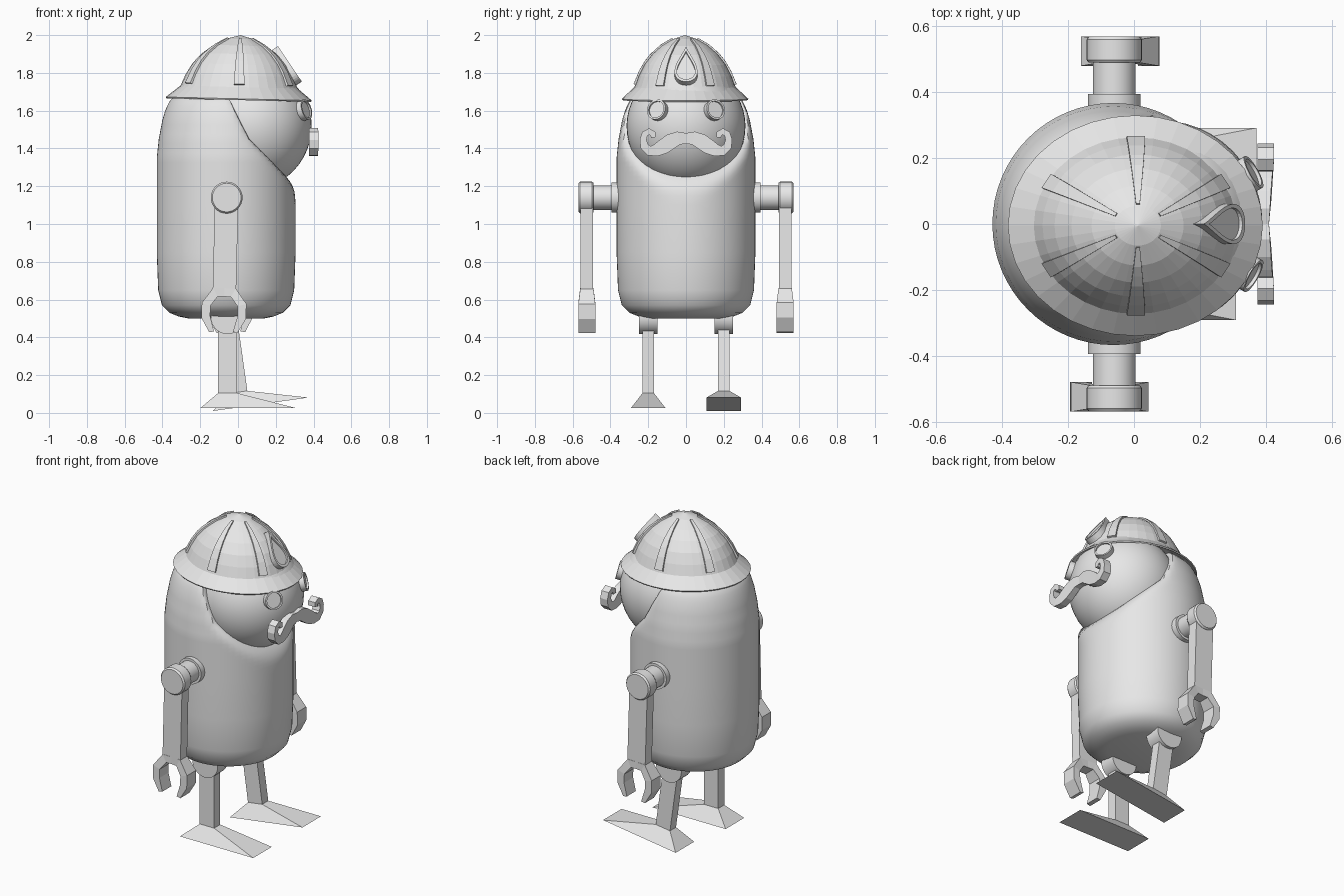
import bpy, bmesh
from math import sin, cos, pi, radians
from mathutils import Vector, Matrix

if "Cube" in bpy.data.objects:
    bpy.data.objects.remove(bpy.data.objects["Cube"], do_unlink=True)

grey = bpy.data.materials.new("plain_grey")
grey.use_nodes = True
grey.diffuse_color = (0.8, 0.8, 0.8, 1)
grey.node_tree.nodes["Principled BSDF"].inputs["Base Color"].default_value = (0.8, 0.8, 0.8, 1)


def loft(name, rings, matrix=Matrix(), smooth=False):
    """Skin equal-length closed rings and cap both ends."""
    bm = bmesh.new()
    rows = [[bm.verts.new(matrix @ Vector(p)) for p in ring] for ring in rings]
    n = len(rows[0])
    for a, b in zip(rows, rows[1:]):
        for i in range(n):
            j = (i + 1) % n
            bm.faces.new((a[i], a[j], b[j], b[i]))
    bm.faces.new(rows[0])
    bm.faces.new(rows[-1])
    bmesh.ops.remove_doubles(bm, verts=bm.verts, dist=0.0001)
    bmesh.ops.recalc_face_normals(bm, faces=bm.faces)
    mesh = bpy.data.meshes.new(name)
    bm.to_mesh(mesh)
    bm.free()
    mesh.materials.append(grey)
    obj = bpy.data.objects.new(name, mesh)
    bpy.context.collection.objects.link(obj)
    if smooth:
        bpy.ops.object.select_all(action="DESELECT")
        obj.select_set(True)
        bpy.context.view_layer.objects.active = obj
        bpy.ops.object.shade_smooth_by_angle(angle=radians(35))
    return obj


def circle(r, z, n=32, ky=1.0):
    return [(r * cos(2 * pi * i / n), ky * r * sin(2 * pi * i / n), z) for i in range(n)]


def lathe(name, profile, matrix=Matrix(), n=32, ky=1.0, smooth=True):
    return loft(name, [circle(max(r, 0.0005), z, n, ky) for r, z in profile], matrix, smooth)


def lerp(table, t):
    """Piecewise linear lookup in (key, value) pairs with rising keys."""
    for (a, u), (b, v) in zip(table, table[1:]):
        if t <= b:
            return u + (v - u) * max(t - a, 0) / (b - a)
    return table[-1][1]


def move(x, y, z):
    return Matrix.Translation((x, y, z))


# Body: rounded cylinder whose upper front is scooped back to seat the head
radius = [(0.5, 0.2), (0.51, 0.25), (0.53, 0.3), (0.57, 0.34), (0.65, 0.36), (0.85, 0.3675),
          (1.35, 0.3675), (1.45, 0.357), (1.55, 0.338), (1.61, 0.32), (1.66, 0.295), (1.72, 0.22), (1.75, 0.05)]
front_limit = [(1.1, 0.34), (1.18, 0.31), (1.24, 0.265), (1.34, 0.17),
               (1.45, 0.06), (1.565, 0.0), (1.67, -0.05), (1.75, -0.08)]


def soft_min(a, b, k=0.04):
    h = max(k - abs(a - b), 0) / k
    return min(a, b) - h * h * k / 4


heights = [z for z, r in radius if z < 1.1] + [1.1 + 0.025 * i for i in range(27)]
body_rings = []
for z in heights:
    ring = circle(lerp(radius, z), z, 64)
    body_rings.append([(soft_min(x - 0.0625, lerp(front_limit, z)) if z > 1.1 else x - 0.0625, y, z)
                       for x, y, z in ring])
loft("body", body_rings, smooth=True)

# Head: sphere, slightly longer below its middle
head = []
for i in range(25):
    a = pi * i / 24
    drop = 0.33 if a > pi / 2 else 0.31
    head.append((0.31 * sin(a), drop * cos(a)))
lathe("head", head, move(0.08, 0, 1.52), 48, 1.015)

# Helmet: faceted oval dome with flared brim, tipped forward
tilt = move(0.005, -0.005, 1.7) @ Matrix.Rotation(radians(1.4), 4, "Y") @ move(0, 0, -1.7)
dome = [(0, 2.0), (0.07, 1.98), (0.14, 1.945), (0.2, 1.9), (0.25, 1.845), (0.285, 1.785), (0.31, 1.725)]
lathe("helmet", dome + [(0.387, 1.663), (0.383, 1.656), (0.3, 1.7), (0.2, 1.72)],
      tilt, 36, 0.865, smooth=False)

# Helmet ribs: six tapered raised strips
for k in range(6):
    spin = Matrix.Rotation(radians(30 + 60 * k), 3, "Z")
    reach = 0.305
    rings = []
    for i in range(8):
        r = 0.075 + (reach - 0.075) * i / 7
        w = 0.006 + 0.022 * i / 7
        z = lerp(dome, r)
        ring = []
        for side, lift in ((-1, -0.02), (1, -0.02), (1, 0.01), (-1, 0.01)):
            p = spin @ Vector((r + lift * r / reach, side * w, z + lift * (1 - 0.6 * r / reach)))
            ring.append((p.x, p.y * 0.865, p.z))
        rings.append(ring)
    loft(f"helmet_rib_{k + 1}", rings, tilt)

# Drop badge: raised rim around a recessed plate
drop_outline = [(sin(t) * sin(t / 2) ** 1.6 * 0.088, cos(t) * 0.113)
                for t in (2 * pi * i / 40 for i in range(40))]
drop_outline = [(abs(x) * (1 if i < 20 else -1), y) for i, (x, y) in enumerate(drop_outline)]
out, up = Vector((0.83, 0, 0.56)).normalized(), Vector((-0.56, 0, 0.83)).normalized()
badge_frame = Matrix((Vector((0, 1, 0)), up, out)).transposed().to_4x4()
loft("drop_badge", [[(x * s, (y + 0.035) * s - 0.035, h) for x, y in drop_outline]
                    for s, h in ((1, -0.03), (1, 0.014), (0.8, 0.014), (0.8, 0.002), (0.02, 0.002))],
     move(0.263, 0, 1.84) @ badge_frame)

# Moustache: one handlebar ribbon, thick in the lobes and curled at the tips
half = [(0, 1.453, 0.028), (0.04, 1.455, 0.035), (0.08, 1.437, 0.041), (0.12, 1.41, 0.04),
        (0.16, 1.39, 0.032), (0.195, 1.388, 0.026), (0.22, 1.41, 0.022), (0.227, 1.445, 0.018),
        (0.218, 1.477, 0.017), (0.195, 1.49, 0.017), (0.175, 1.478, 0.016), (0.172, 1.458, 0.012)]
path = [(-y, z, w) for y, z, w in reversed(half[1:])] + half
rings = []
for i, (y, z, w) in enumerate(path):
    a, b = path[max(i - 1, 0)], path[min(i + 1, len(path) - 1)]
    d = Vector((b[0] - a[0], b[1] - a[1])).normalized()
    ny, nz = -d.y * w, d.x * w
    front = 0.41 + 0.015 * min(abs(y) / 0.2, 1)
    rings.append([(0.375, y - ny, z - nz), (front, y - ny, z - nz),
                  (front, y + ny, z + nz), (0.375, y + ny, z + nz)])
loft("moustache", rings)

# Claw outline as (x, z) offsets from the wrist axis
claw_outer = [(0, 0.66), (0.06, 0.66), (0.118, 0.58), (0.118, 0.5), (0.075, 0.425)]
claw_inner = [(0, 0.615), (0.035, 0.615), (0.072, 0.565), (0.072, 0.51), (0.05, 0.43)]
claw_depth = [0.033, 0.035, 0.045, 0.045, 0.045]

for s, tag, swing, stride in ((-1, "near", 1.4, 0), (1, "far", -1.8, -8)):
    # Eye: short rimmed disc facing out of the head
    normal = Vector((0.26, s * 0.145, 0.08)).normalized()
    facing = normal.to_track_quat("Z", "Y").to_matrix().to_4x4()
    lathe(tag + "_eye", [(0.055, -0.03), (0.055, 0.026), (0.045, 0.026), (0.045, 0.016), (0, 0.016)],
          move(0.08, 0, 1.52) @ move(*(normal * 0.31)) @ facing, 24)

    # Shoulder: stepped axle
    axle = move(-0.06, 0, 1.14) @ Matrix.Rotation(-s * pi / 2, 4, "X")
    lathe(tag + "_shoulder", [(0.08, 0.3), (0.08, 0.395), (0.065, 0.395), (0.065, 0.49), (0.078, 0.49),
                              (0.084, 0.498), (0.084, 0.56), (0.076, 0.57)], axle)

    # Arm and claw, swung about the shoulder
    arm_frame = move(-0.06, s * 0.525, 1.14) @ Matrix.Rotation(radians(swing), 4, "Y") @ move(0, 0, -1.14)
    loft(tag + "_arm", [[(-0.062, -0.033, z), (0.062, -0.033, z), (0.062, 0.033, z), (-0.062, 0.033, z)]
                        for z in (0.65, 1.14)], arm_frame)
    for f, end in ((-1, "back"), (1, "front")):
        loft(f"{tag}_{end}_finger",
             [[(f * ox, -d, oz), (f * ox, d, oz), (f * ix, d, iz), (f * ix, -d, iz)]
              for (ox, oz), (ix, iz), d in zip(claw_outer, claw_inner, claw_depth)], arm_frame)

    # Hip disc
    lathe(tag + "_hip", [(0.088, -0.05), (0.088, 0.05)],
          move(-0.055, s * 0.2, 0.505) @ Matrix.Rotation(pi / 2, 4, "X"))

    # Leg flowing into a wedge foot, swung about the hip
    leg_frame = move(-0.06, s * 0.2, 0.5) @ Matrix.Rotation(radians(stride), 4, "Y") @ move(0, 0, -0.5)
    sections = ((-0.045, 0.055, 0.03, 0.5), (-0.045, 0.055, 0.03, 0.105), (-0.14, 0.37, 0.092, 0.025))
    loft(tag + "_leg_and_foot",
         [[(b, -w, z), (f, -w, z), (f, w, z), (b, w, z)] for b, f, w, z in sections], leg_frame)
